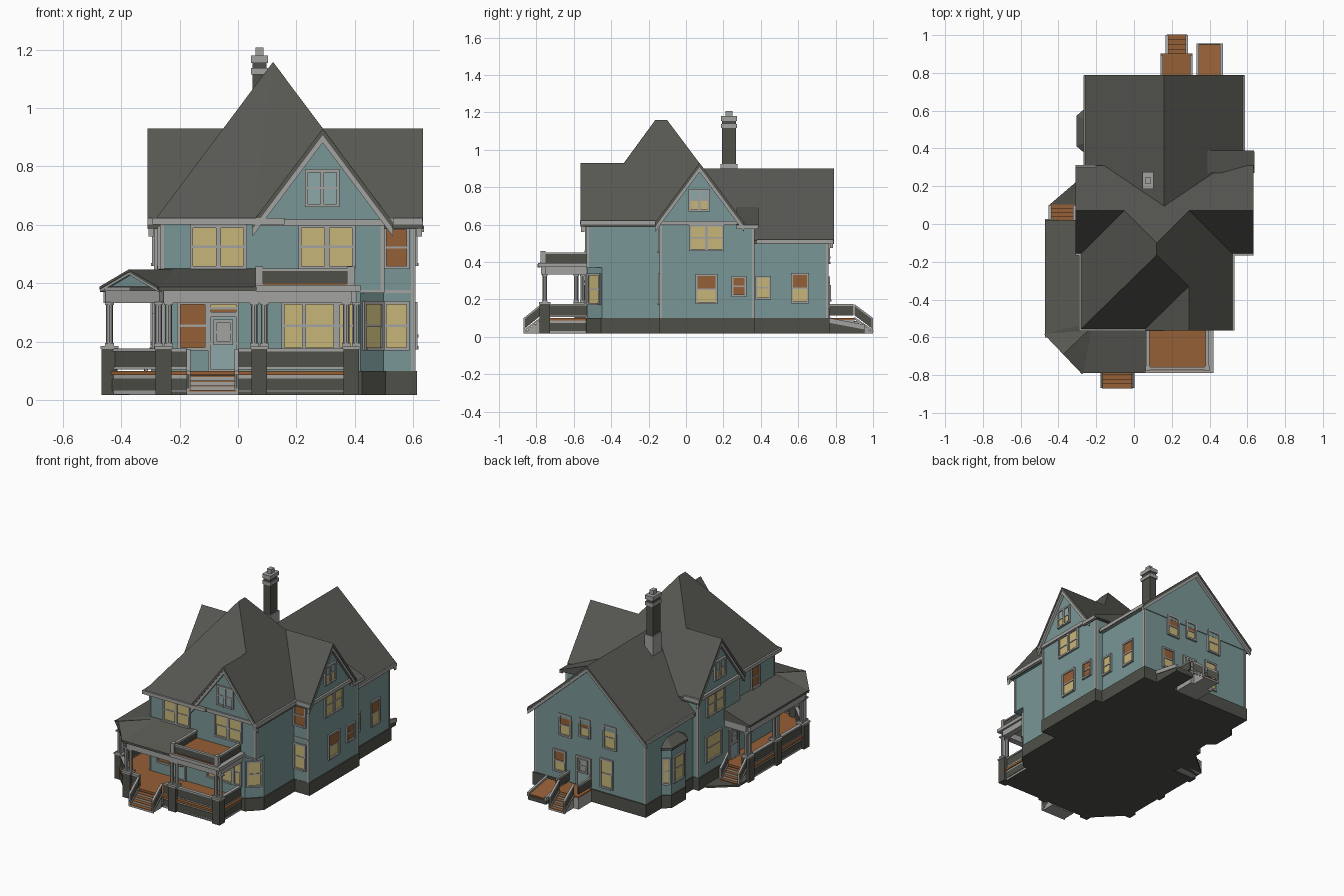
import bpy, bmesh, math
from mathutils import Vector as V

if "Cube" in bpy.data.objects:
    bpy.data.objects.remove(bpy.data.objects["Cube"])

MATS = {}
for key, name, c in [("roof", "roof shingle grey", (.098, .098, .086)), ("wall", "teal siding", (.19, .31, .305)),
                     ("trim", "light grey trim", (.36, .36, .35)), ("stone", "dark stone", (.08, .08, .068)),
                     ("shade", "yellow window shade", (.57, .47, .19)), ("wood", "brown wood", (.30, .115, .038)),
                     ("door", "pale teal door", (.27, .39, .385))]:
    m = bpy.data.materials.new(name)
    m.diffuse_color = (*c, 1)
    m.use_nodes = True
    m.node_tree.nodes["Principled BSDF"].inputs["Base Color"].default_value = m.diffuse_color
    MATS[key] = m
KEYS = list(MATS)
G = .018  # ground level


def finish(name, bm):
    bmesh.ops.recalc_face_normals(bm, faces=bm.faces)
    me = bpy.data.meshes.new(name)
    bm.to_mesh(me)
    bm.free()
    for k in KEYS:
        me.materials.append(MATS[k])
    bpy.context.collection.objects.link(bpy.data.objects.new(name, me))


def make(name, parts):
    """Each part is (polygon, extrusion vector, colour)."""
    bm = bmesh.new()
    for poly, vec, mat in parts:
        a = [bm.verts.new(V(p)) for p in poly]
        b = [bm.verts.new(V(p) + V(vec)) for p in poly]
        n = len(a)
        fs = [bm.faces.new(a), bm.faces.new(b[::-1])]
        fs += [bm.faces.new((a[i], b[i], b[(i + 1) % n], a[(i + 1) % n])) for i in range(n)]
        for f in fs:
            f.material_index = KEYS.index(mat)
    finish(name, bm)


def hull(name, pts, mat):
    bm = bmesh.new()
    for p in pts:
        bm.verts.new(p)
    bmesh.ops.convex_hull(bm, input=bm.verts)
    for f in bm.faces:
        f.material_index = KEYS.index(mat)
    finish(name, bm)


def prism(pts, z0, z1, mat):
    return ([(x, y, z0) for x, y in pts], (0, 0, z1 - z0), mat)


def box(x0, x1, y0, y1, z0, z1, mat):
    return prism([(x0, y0), (x1, y0), (x1, y1), (x0, y1)], z0, z1, mat)


def bar(p, q, w, h, mat):
    p, q = V(p), V(q)
    s = (q - p).cross(V((0, 0, 1))).normalized() * w / 2
    up = V((0, 0, h / 2))
    return ([p + s + up, p - s + up, p - s - up, p + s - up], q - p, mat)


def frame(o, n):
    n = V((n[0], n[1], 0)).normalized()
    u = V((-n.y, n.x, 0))
    return lambda a, d, z: V((o[0], o[1], 0)) + u * a + n * d + V((0, 0, z))


def window(name, x, y, n, w, z0, z1, top="shade", low="shade"):
    P = frame((x, y), n)
    h, t, zm = w / 2, .011, (z0 + z1) / 2

    def b(a0, a1, d, za, zb, mat):
        return ([P(a0, -.01, za), P(a1, -.01, za), P(a1, d, za), P(a0, d, za)], (0, 0, zb - za), mat)
    make(name, [b(-h, h, .003, z0, zm, low), b(-h, h, .004, zm, z1, top),
                b(-h - t, -h, .01, z0 - t, z1 + t, "trim"), b(h, h + t, .01, z0 - t, z1 + t, "trim"),
                b(-h, h, .01, z1, z1 + t, "trim"), b(-h, h, .013, z0 - t, z0, "trim"),
                b(-h, h, .007, zm - .004, zm + .004, "trim")])


def gable(name, o, n, L, half, ze, zr, both=False, inset=.025, t=.014):
    """Gable roof: shingle slab, rake trim and siding triangle; o is the ridge end, n its outward side."""
    P = frame(o, n)
    k = math.hypot(zr - ze, half) / half

    def vee(d, up, dn):
        return [P(-half, d, ze - up), P(0, d, zr - up), P(half, d, ze - up),
                P(half, d, ze - dn), P(0, d, zr - dn), P(-half, d, ze - dn)]
    back = P(0, -1, 0) - P(0, 0, 0)
    r = t * k
    parts = [(vee(0, 0, r), back * L, "roof"), (vee(-.003, r * .5, r * 2.1), back * .018, "trim")]
    if both:
        parts.append((vee(-L + .021, r * .5, r * 2.1), back * .018, "trim"))
    e = L - inset if both else L
    parts.append(([P(-half, -inset, ze - .012), P(half, -inset, ze - .012), P(0, -inset, zr - r)],
                  back * (e - inset), "wall"))
    make(name, parts)


# walls and foundation
main_low = [(-.265, -.53), (.42, -.53), (.50, -.45), (.50, .28), (-.265, .28)]
main_up = [(-.265, -.53), (.50, -.53), (.50, .28), (-.265, .28)]
wing = [(-.285, -.14), (.605, -.14), (.605, .365), (.5, .365), (.5, .28), (-.285, .28)]
rear = [(-.245, .2), (.555, .2), (.555, .76), (-.245, .76)]
bay = [(-.24, .38), (-.29, .42), (-.29, .565), (-.24, .605)]
make("walls", [prism(main_low, .09, .38, "wall"), prism(main_up, .37, .615, "wall"), prism(wing, .09, .59, "wall"),
               box(-.285, .605, -.14, .28, .58, .612, "wall"), prism(rear, .09, .52, "wall"),
               prism(bay, .09, .40, "wall")])
grow = lambda pts: [(x * 1.012 + (-.002 if x < .1 else 0), y * 1.01) for x, y in pts]
make("foundation", [prism(grow(p), G, .10, "stone") for p in (main_low, wing, rear, bay)])
make("corner_boards", [box(x - .007, x + .007, y - .007, y + .007, z0, z1, "trim") for x, y, z0, z1 in
     [(-.26, -.525, .1, .61), (.495, -.525, .37, .61), (.6, -.135, .1, .61), (.6, .36, .1, .585),
      (-.28, -.135, .1, .61), (-.28, .275, .1, .61), (.55, .755, .1, .52), (-.24, .755, .1, .52)]]
     + [bar((.42, -.532, .372), (.502, -.532, .372), .006, .01, "trim"),
        bar((.502, -.142, .372), (.607, -.142, .372), .006, .01, "trim")])
hull("bay_roof", [(x * 1.03 - .005, .4925 + (y - .4925) * 1.12, z) for x, y in bay for z in (.395, .41)]
     + [(-.24, .44, .455), (-.24, .545, .455)], "roof")

# roofs
hull("main_hip_roof", [(-.29, -.565, .61), (.05, -.565, .61), (.53, -.095, .61), (.53, .31, .61), (-.29, .31, .61),
                       (.12, -.165, 1.158), (.12, -.10, 1.158), (.29, -.33, .93)], "roof")
gable("front_gable", (.29, -.565), (0, -1), .46, .24, .61, .93)
gable("cross_gable", (.633, .0725), (1, 0), .943, .238, .61, .93, both=True)
gable("rear_gable", (.16, .79), (0, 1), .74, .425, .515, .90)
make("side_shed_roof", [([(.37, .27, .70), (.635, .27, .597), (.635, .27, .585), (.37, .27, .6)], (0, .118, 0), "roof")])
eaves = [((-.29, -.558), (.16, -.558), .612), ((-.283, -.565), (-.283, -.15), .612), ((.523, -.565), (.523, -.15), .612),
         ((-.31, -.158), (-.25, -.158), .612), ((.5, -.158), (.632, -.158), .612), ((-.31, .303), (-.2, .303), .612),
         ((-.258, .30), (-.258, .785), .51), ((.578, .38), (.578, .785), .51), ((.628, .27), (.628, .385), .586),
         ((.612, -.16), (.612, .30), .608), ((-.292, -.16), (-.292, .30), .608), ((.06, -.54), (.53, -.54), .608)]
make("eave_trim", [bar((*a, z), (*b, z), .018, .022, "trim") for a, b, z in eaves])

# chimney
make("chimney", [box(.05, .097, .192, .268, .8, 1.17, "stone"), box(.044, .103, .186, .274, 1.115, 1.137, "trim"),
                 box(.044, .103, .186, .274, 1.155, 1.18, "trim"), box(.06, .087, .212, .248, 1.18, 1.208, "trim"),
                 box(.043, .104, .185, .275, .8, .925, "trim")])

# windows
F, B, R, L = (0, -1), (0, 1), (1, 0), (-1, 0)
for x in (-.115, -.02, .257, .352):
    window("upper_front_window", x, -.53, F, .078, .46, .59)
for x, w in ((.19, .06), (.28, .095), (.37, .04)):
    window("lower_front_window", x, -.53, F, w, .18, .328, "shade", "shade")
window("stair_window", -.155, -.53, F, .085, .18, .328, "wood", "wood")
window("wing_front_window_upper", .543, -.14, F, .068, .46, .585, "wood", "wood")
window("wing_front_window_lower", .543, -.14, F, .068, .18, .328)
window("corner_window", .46, -.49, (1, -1), .075, .18, .328)
for x in (.262, .315):
    window("front_gable_window", x, -.54, F, .044, .672, .78, "door", "door")
for s, X, n in ((1, .605, R), (-1, -.285, L)):
    for y in (.065, .155):
        window("side_upper_window", X, y, n, .075, .47, .59)
    for y in (.045, .095):
        window("side_gable_window", X + s * .004, y, n, .042, .68, .78, "door", "shade")
window("right_window_1", .605, .11, R, .095, .185, .325, "wood", "shade")
window("right_window_2", .605, .283, R, .06, .225, .315, "wood", "wood")
window("right_window_3", .555, .413, R, .06, .21, .315)
window("right_window_4", .555, .61, R, .075, .19, .33, "wood", "shade")
window("left_window", -.285, .13, L, .14, .18, .33)
window("left_upper_window", -.265, -.33, L, .07, .46, .585, "wood", "wood")
window("bay_window", -.29, .4925, L, .09, .18, .33)
window("bay_window_front", -.265, .40, (-.04, -.05), .03, .18, .33)
window("bay_window_rear", -.265, .585, (-.04, .05), .03, .18, .33)
for x, z0, z1, w, a in ((.33, .40, .52, .07, "wood"), (.19, .43, .53, .06, "wood"), (.01, .40, .53, .075, "shade"),
                        (.37, .16, .28, .07, "wood"), (.035, .14, .31, .07, "shade")):
    window("rear_window", x, .76, B, w, z0, z1, a, "shade")

# doors
for nm, x, y, n, z1 in (("front_door", -.05, -.53, F, .285), ("rear_door", .2, .76, B, .28), ("side_door", -.285, -.08, L, .285)):
    window(nm, x, y, n, .085, .105, z1, "door", "door")
    window(nm + "_light", x, y + n[1] * .004, (n[0], n[1]), .045, .2, .265, "trim", "trim")
window("transom", -.05, -.53, F, .085, .302, .328, "shade", "wood")

# porch floor and roof
make("porch_floor", [prism([(-.455, .02), (-.455, -.575), (-.265, -.775), (.405, -.775), (.405, -.5), (-.2, -.5),
                            (-.2, .02)], .086, .10, "wood"),
                     prism([(-.445, .015), (-.445, -.57), (-.26, -.765), (.395, -.765), (.395, -.5), (-.2, -.5),
                            (-.2, .015)], G, .03, "stone"),
                     prism([(-.45, .02), (-.45, .10), (-.31, .22), (-.27, .22), (-.27, .02)], G, .03, "stone")])
lo = lambda pts: [(x, y, z) for x, y in pts for z in (.375, .388)]
hull("porch_roof_front", lo([(-.27, -.79), (.065, -.79), (.065, -.52), (-.265, -.52)])
     + [(-.265, -.53, .45), (.065, -.53, .45)], "roof")
hull("porch_roof_left", lo([(-.47, .02), (-.47, -.58), (-.26, -.53), (-.26, .02)])
     + [(-.265, -.53, .45), (-.265, .02, .45)], "roof")
hull("porch_roof_corner", lo([(-.47, -.58), (-.27, -.79), (-.26, -.52)]) + [(-.265, -.53, .45)], "roof")
gable("porch_pediment", (-.375, -.69), (-.724, -.69), .22, .145, .388, .447, inset=.012, t=.008)
A, Bp, C, D = (-.44, -.57), (-.255, -.755), (.073, -.755), (.388, -.755)
E, Fp, W = (-.44, -.005), (-.44, -.29), (.388, -.53)
edges = [(A, Bp), (Bp, D), (D, W), (A, E), (E, (-.27, -.005))]
make("porch_beam", [bar((*a, .355), (*b, .355), .04, .044, "trim") for a, b in edges]
     + [bar((a[0] * 1.03, a[1] * 1.02, .38), (b[0] * 1.03, b[1] * 1.02, .38), .03, .012, "trim") for a, b in edges[:4]])

# balcony over the porch
make("balcony", [box(.06, .42, -.79, -.52, .372, .394, "trim"), box(.07, .39, -.775, -.53, .392, .4, "wood")]
     + [bar((*a, z), (*b, z), w, h, m) for a, b in (((.073, -.765), (.387, -.765)), ((.387, -.765), (.387, -.53)),
        ((.073, -.765), (.073, -.53))) for z, w, h, m in ((.42, .01, .05, "stone"), (.446, .018, .009, "trim"))]
     + [box(x - .013, x + .013, -.778, -.752, .39, .458, "trim") for x in (.073, .387)])

# porch piers with paired columns
def column(x, y, r=.0115):
    return prism([(x + r * math.cos(i * math.pi / 4), y + r * math.sin(i * math.pi / 4)) for i in range(8)], .19, .336, "trim")

for (x, y), (dx, dy) in ((A, (0, 1)), (Bp, (1, 0)), (C, (1, 0)), (D, (1, 0)), (E, (0, 1)), (Fp, (0, 1))):
    ps = [box(x - .027, x + .027, y - .027, y + .027, G, .175, "stone"),
          box(x - .031, x + .031, y - .031, y + .031, .175, .185, "trim")]
    for s in (-.017, .017):
        cx, cy = x + dx * s, y + dy * s
        ps += [column(cx, cy)] + [box(cx - .015, cx + .015, cy - .015, cy + .015, z, z + .01, "trim") for z in (.185, .326)]
    make("porch_pier", ps)

# porch railings and skirts
for a, b in ((A, Bp), (Bp, (-.175, -.755)), ((0, -.755), C), (C, D), (D, W), (A, Fp), (Fp, E)):
    make("porch_railing", [bar((*a, z), (*b, z), w, h, m) for z, w, h, m in
         ((.14, .012, .056, "stone"), (.171, .022, .01, "trim"), (.109, .018, .008, "trim"),
          (.055, .02, .072, "trim"), (.053, .026, .042, "stone"))])


# steps: grey risers with wooden treads
def steps(name, x0, x1, y0, y1, n, rail=True):
    ps, d = [], (y1 - y0) / n
    for i in range(n):
        a, b = sorted((y0 + d * i, y0 + d * (i + 1)))
        z = .10 - (i + 1) * (.10 - G) / (n + 1)
        ps += [box(x0, x1, a, b, G, z - .005, "trim"), box(x0, x1, a - .002, b + .002, z - .005, z, "wood")]
    for x in (x0, x1) if rail else ():
        ps += [bar((x, y0, .14), (x, y1, .065), .008, .05, "stone"), bar((x, y0, .17), (x, y1, .095), .014, .01, "trim"),
               bar((x, y0, .10), (x, y1, .03), .012, .012, "trim"),
               box(x - .007, x + .007, min(y1, y1 - d * .3), max(y1, y1 - d * .3), G, .1, "trim")]
    make(name, ps)


steps("front_steps", -.17, -.005, -.775, -.868, 4)
steps("side_steps", -.445, -.315, .02, .10, 4)
steps("rear_steps", .175, .28, .90, 1.0, 4)
make("rear_landing", [box(.14, .305, .76, .90, G, .09, "trim"), box(.14, .31, .76, .902, .09, .10, "wood")]
     + [bar((x, .765, z), (x, .895, z), w, h, m) for x in (.147, .303)
        for z, w, h, m in ((.14, .008, .05, "stone"), (.17, .014, .01, "trim"))])
# cellar hatch beside the rear steps
make("cellar_hatch", [([(.335, .76, G), (.335, .955, G), (.335, .955, .045), (.335, .76, .08)], (.13, 0, 0), "stone"),
                      bar((.40, .765, .082), (.40, .95, .049), .11, .01, "wood")]
     + [bar((x, .765, .088), (x, .955, .052), .014, .026, "trim") for x in (.337, .463)])
